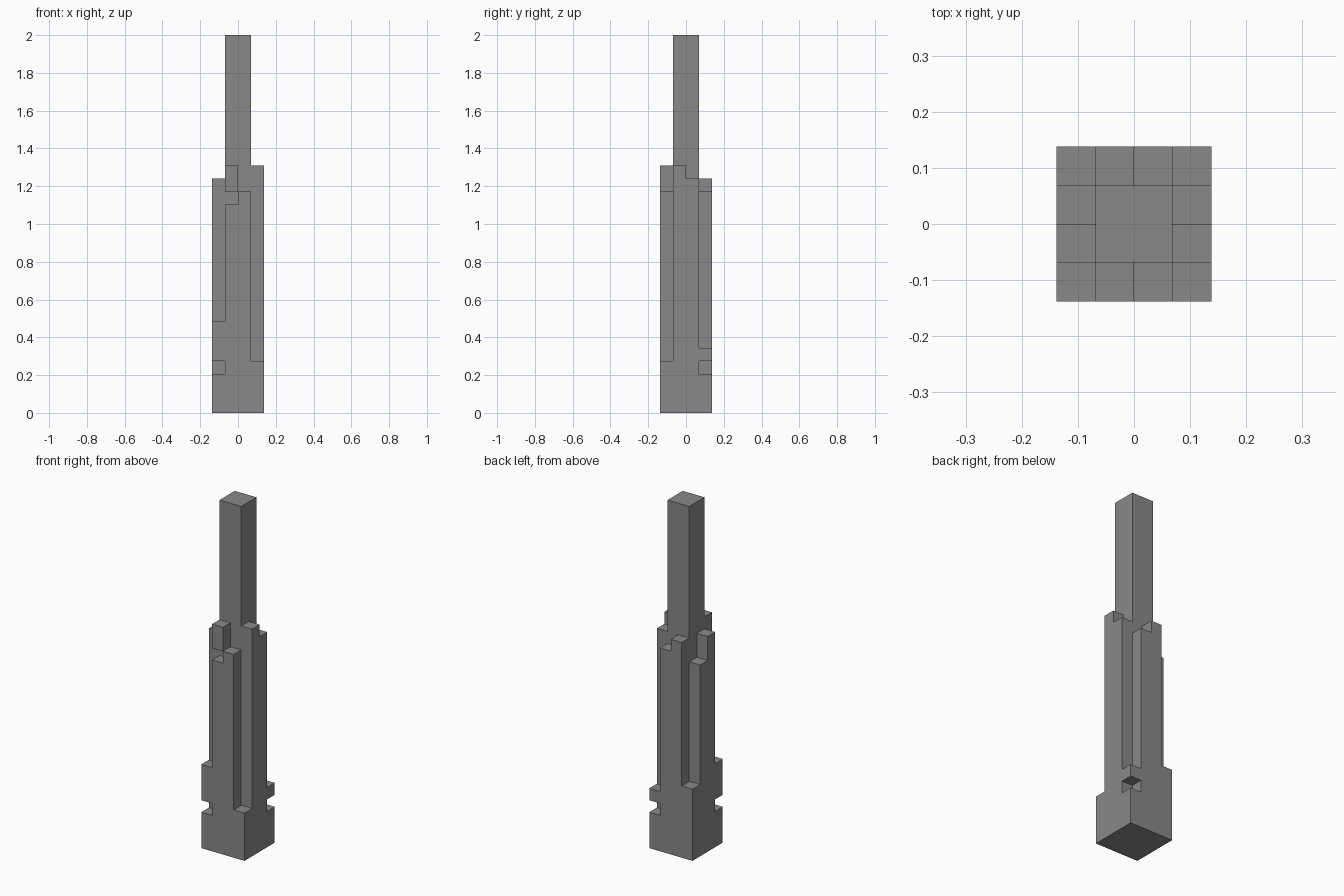
import bpy, bmesh
from mathutils import Vector

cube = bpy.data.objects.get("Cube")
if cube:
    bpy.data.objects.remove(cube, do_unlink=True)

U = 2 / 29  # one block of the building grid

stone = bpy.data.materials.new("grey_stone")
stone.use_nodes = True
GREY = (0.25, 0.25, 0.25, 1)
stone.diffuse_color = GREY
stone.node_tree.nodes["Principled BSDF"].inputs["Base Color"].default_value = GREY

# Each part: name, column (x, y) range, then bottom and top in blocks
PARTS = [
    ("base", (0, 4), (0, 4), 0, 3),
    ("central_tower", (1, 3), (1, 3), 3, 29),
    # wall shafts
    ("front_right_shaft", (1, 2), (0, 1), 3, 16),
    ("front_right_cap", (1, 2), (0, 1), 17, 19),
    ("front_left_shaft", (2, 3), (0, 1), 3, 17),
    ("left_front_shaft", (3, 4), (1, 2), 3, 19),
    ("left_back_shaft", (3, 4), (2, 3), 3, 18),
    ("back_left_shaft", (2, 3), (3, 4), 3, 17),
    ("back_right_shaft", (1, 2), (3, 4), 3, 18),
    ("right_back_shaft", (0, 1), (2, 3), 3, 16),
    ("right_front_shaft", (0, 1), (1, 2), 3, 18),
    # corner posts, two of them notched above the base
    ("front_right_corner", (0, 1), (0, 1), 4, 7),
    ("front_left_corner", (3, 4), (0, 1), 3, 4),
    ("back_left_corner", (3, 4), (3, 4), 4, 5),
    ("back_right_corner", (0, 1), (3, 4), 3, 6),
]


def cells(xr, yr, z0, z1):
    return {(x, y, z) for x in range(*xr) for y in range(*yr) for z in range(z0, z1)}


solid = set().union(*(cells(*p[1:]) for p in PARTS))


def build(name, blocks):
    """Skin the exposed sides of the blocks and merge them into large flat faces."""
    bm = bmesh.new()
    for cell in blocks:
        for axis in range(3):
            for side in (0, 1):
                step = [0, 0, 0]
                step[axis] = 2 * side - 1
                if tuple(c + s for c, s in zip(cell, step)) in solid:
                    continue
                corner = Vector(cell)
                corner[axis] += side
                a, b = Vector(), Vector()
                a[(axis + 1) % 3] = 1
                b[(axis + 2) % 3] = 1
                ring = [corner, corner + a, corner + a + b, corner + b]
                if not side:
                    ring.reverse()
                bm.faces.new([bm.verts.new((p - Vector((2, 2, 0))) * U) for p in ring])
    bmesh.ops.remove_doubles(bm, verts=bm.verts, dist=U / 100)
    bmesh.ops.dissolve_limit(bm, angle_limit=0.01, verts=bm.verts, edges=bm.edges)
    mesh = bpy.data.meshes.new(name)
    bm.to_mesh(mesh)
    bm.free()
    mesh.materials.append(stone)
    bpy.context.collection.objects.link(bpy.data.objects.new(name, mesh))


for name, *box in PARTS:
    build(name, cells(*box))
